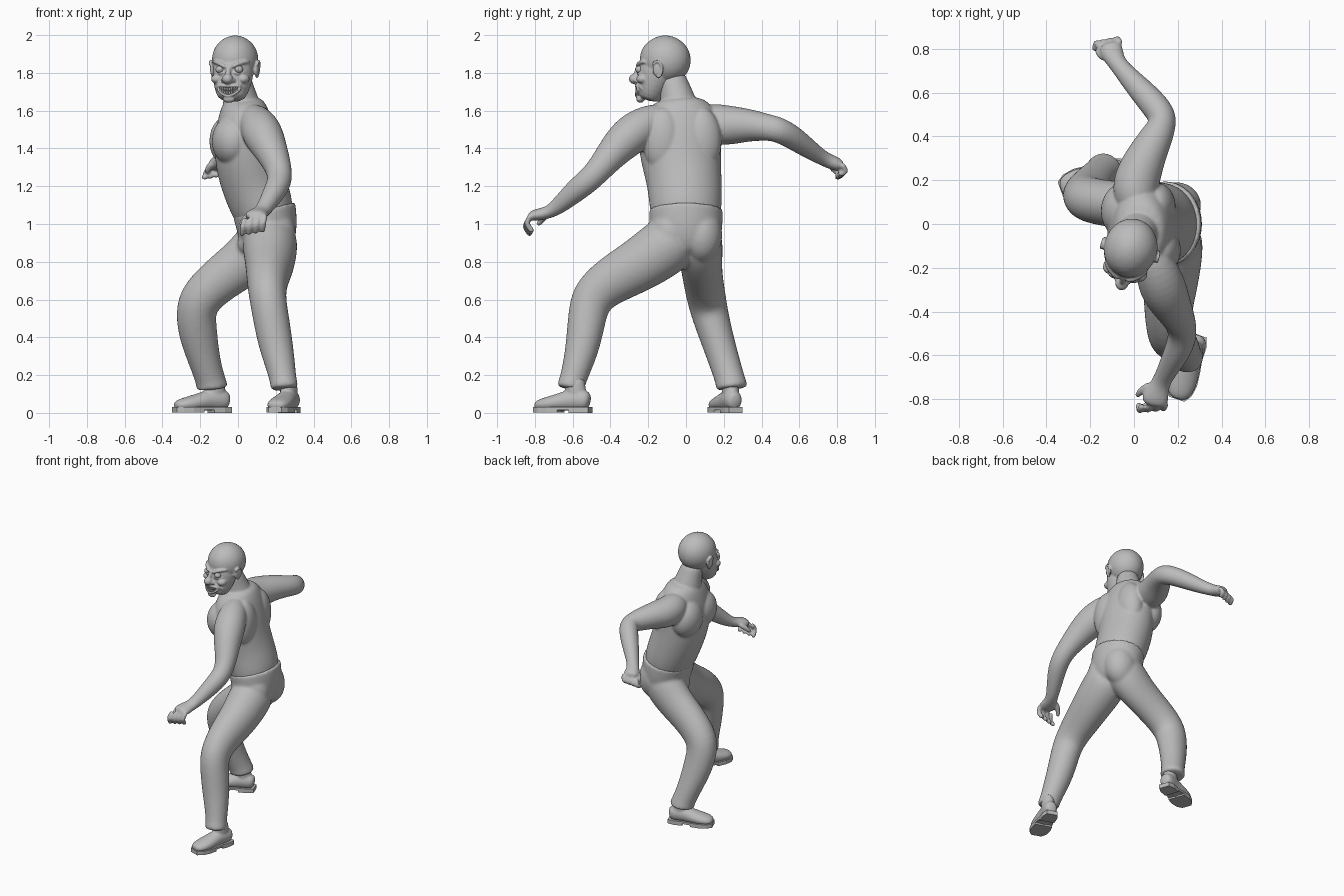
import bpy, bmesh, math
from mathutils import Vector, Matrix

default_cube = bpy.data.objects.get("Cube")
if default_cube:
    bpy.data.objects.remove(default_cube, do_unlink=True)

grey = bpy.data.materials.new("plain_grey")
grey.use_nodes = True
grey.diffuse_color = (.5, .5, .5, 1)
grey.node_tree.nodes["Principled BSDF"].inputs["Base Color"].default_value = (.5, .5, .5, 1)

X, Y, Z = Vector((1, 0, 0)), Vector((0, 1, 0)), Vector((0, 0, 1))


def loft(bm, stations, reference, sides=12):
    """Closed tube through stations of x, y, z, width and optional depth."""
    centres = [Vector(s[:3]) for s in stations]
    rings = []
    for i, station in enumerate(stations):
        before, after = centres[max(i - 1, 0)], centres[min(i + 1, len(centres) - 1)]
        tangent = (after - before).normalized()
        across = (reference - tangent * reference.dot(tangent)).normalized()
        depth = tangent.cross(across)
        ring = []
        for k in range(sides):
            angle = math.tau * k / sides
            offset = across * station[3] * math.cos(angle) + depth * station[-1] * math.sin(angle)
            ring.append(bm.verts.new(centres[i] + offset))
        rings.append(ring)
    for low, high in zip(rings, rings[1:]):
        for k in range(sides):
            j = (k + 1) % sides
            bm.faces.new((low[k], low[j], high[j], high[k]))
    bm.faces.new(rings[0])
    bm.faces.new(rings[-1])


def ball(bm, centre, radii):
    matrix = Matrix.Translation(centre) @ Matrix.Diagonal((*radii, 1))
    bmesh.ops.create_icosphere(bm, subdivisions=3, radius=1, matrix=matrix)


def prism(bm, outline, bottom, top):
    lower = [bm.verts.new((x, y, bottom)) for x, y in outline]
    upper = [bm.verts.new((x, y, top)) for x, y in outline]
    bm.faces.new(lower)
    bm.faces.new(upper)
    for i in range(len(outline)):
        j = (i + 1) % len(outline)
        bm.faces.new((lower[i], lower[j], upper[j], upper[i]))


def finish(name, bm, location=(0, 0, 0), turn=0, subdivide=0, voxel=0, relax=0, smooth=True):
    bmesh.ops.recalc_face_normals(bm, faces=bm.faces)
    mesh = bpy.data.meshes.new(name)
    bm.to_mesh(mesh)
    bm.free()
    mesh.materials.append(grey)
    for face in mesh.polygons:
        face.use_smooth = smooth
    part = bpy.data.objects.new(name, mesh)
    bpy.context.collection.objects.link(part)
    part.location, part.rotation_euler.z = location, turn
    if subdivide:
        part.modifiers.new("rounding", "SUBSURF").levels = subdivide
        part.modifiers["rounding"].render_levels = subdivide
    if voxel:
        blend = part.modifiers.new("blend", "REMESH")
        blend.mode, blend.voxel_size, blend.use_smooth_shade = "VOXEL", voxel, True
    if relax:
        part.modifiers.new("relax", "SMOOTH").iterations = relax


def fingers(bm, knuckle, across, bend, tip):
    for i in range(4):
        base = Vector(knuckle) + Vector(across) * (i - 1.5)
        path = [base - Vector(bend) * .4, base + Vector(bend) * .5, base + Vector(bend),
                base + (Vector(bend) + Vector(tip)) / 2, base + Vector(tip)]
        loft(bm, [(*p, .017) for p in path], X, 8)


# Torso: turned towards -x, leaning forward from the hips
body = bmesh.new()
loft(body, [(.15, 0, .98, .16, .13), (.14, 0, 1.06, .196, .169), (.087, -.005, 1.2, .2, .176),
            (.05, -.025, 1.33, .215, .178), (.04, -.035, 1.45, .228, .168),
            (.035, -.03, 1.55, .22, .148), (.03, -.03, 1.62, .175, .125),
            (.025, -.035, 1.67, .11, .095)], Y, 16)
loft(body, [(.03, -.03, 1.55, .12), (.015, -.04, 1.65, .1), (.003, -.06, 1.72, .083),
            (-.01, -.08, 1.8, .075)], Y)
ball(body, (-.022, -.12, 1.44), (.118, .14, .14))
ball(body, (-.045, .06, 1.44), (.108, .13, .14))
for side in (-1, 1):
    ball(body, (.118 - side * .012, side * .1 - .02, 1.44), (.085, .11, .18))

# Left arm reaches forward with an open hand
loft(body, [(.05, -.08, 1.58, .07), (.1, -.2, 1.54, .1), (.13, -.29, 1.475, .115),
            (.17, -.37, 1.4, .095), (.215, -.45, 1.3, .073), (.224, -.51, 1.235, .068),
            (.2, -.58, 1.18, .065), (.145, -.68, 1.09, .046), (.12, -.73, 1.06, .044, .034),
            (.1, -.78, 1.05, .064, .034), (.088, -.835, 1.04, .062, .026)], X)
fingers(body, (.088, -.83, 1.03), (.036, .003, .006), (-.008, -.02, -.035), (-.014, .016, -.085))
loft(body, [(.08, -.73, 1.06, .021), (.03, -.76, 1.025, .019), (.012, -.79, .99, .015)], Y, 8)

# Right arm swings backward, ending in a loose fist
loft(body, [(.03, .04, 1.56, .07), (.0, .13, 1.535, .11), (.015, .22, 1.52, .112),
            (.065, .33, 1.525, .09), (.125, .44, 1.51, .072), (.135, .49, 1.5, .07),
            (.075, .565, 1.46, .067), (-.015, .66, 1.39, .052), (-.075, .73, 1.345, .04),
            (-.1, .775, 1.325, .056, .04), (-.113, .83, 1.305, .056, .034)], X)
fingers(body, (-.113, .822, 1.3), (.031, .006, .006), (-.012, .018, -.03), (-.02, -.025, -.05))
loft(body, [(-.12, .75, 1.33, .02), (-.16, .775, 1.3, .02), (-.165, .8, 1.265, .016)], Y, 8)
finish("torso_and_arms", body, subdivide=2, voxel=.007, relax=7)

# Trousers: seat, left leg stepping forward, right leg bent to the side
trousers = bmesh.new()
loft(trousers, [(.165, 0, .82, .12, .1), (.16, 0, .9, .185, .148), (.153, 0, .98, .198, .164),
                (.142, 0, 1.06, .199, .172), (.138, 0, 1.075, .199, .173),
                (.137, 0, 1.08, .198, .172)], Y, 16)
loft(trousers, [(.17, -.02, .95, .14), (.17, -.1, .885, .155, .165), (.17, -.24, .785, .135, .148),
                (.155, -.39, .705, .115, .135), (.155, -.505, .615, .1, .12),
                (.175, -.525, .5, .1, .106), (.2, -.545, .36, .095), (.225, -.575, .25, .082),
                (.24, -.6, .17, .073), (.245, -.61, .14, .077), (.246, -.612, .125, .075)], X)
loft(trousers, [(.16, .05, .96, .13), (.13, .07, .89, .135, .155), (.03, .08, .795, .115, .138),
                (-.1, .09, .705, .11, .125), (-.217, .11, .595, .108, .12),
                (-.224, .135, .49, .1, .113), (-.2, .175, .36, .09, .1),
                (-.17, .21, .25, .085), (-.145, .235, .17, .082),
                (-.138, .242, .14, .088), (-.137, .243, .125, .086)], Y)
ball(trousers, (.07, -.02, .9), (.075, .07, .075))
for side in (-1, 1):
    ball(trousers, (.19, side * .085, .94), (.118, .108, .15))
finish("trousers", trousers, subdivide=2, voxel=.01, relax=7)


# Shoes share one shape, heel at the local origin and toe towards -y
def shoe(side, location, turn):
    upper = bmesh.new()
    shape = [(0, .025, .06, .038, .045), (0, -.02, .07, .052, .06), (0, -.08, .07, .052, .06),
             (0, -.14, .058, .062, .05), (0, -.2, .048, .068, .042), (0, -.25, .042, .06, .034),
             (0, -.285, .036, .036, .022)]
    loft(upper, shape, X)
    loft(upper, [(0, -.05, .06, .045, .06), (0, -.06, .12, .047, .06),
                 (0, -.065, .2, .045, .055)], X)
    finish(side + "_shoe", upper, location, turn, subdivide=2, voxel=.007, relax=3)
    half = [(s[3], s[1]) for s in shape]

    def outline(part):
        return part + [(-x, y) for x, y in reversed(part)]
    sole = bmesh.new()
    prism(sole, outline(half), .014, .03)
    prism(sole, outline(half[:3]), 0, .016)
    prism(sole, outline(half[3:]), .002, .016)
    finish(side + "_sole", sole, location, turn, smooth=False)


shoe("left", (.288, -.53, 0), math.radians(-19))
shoe("right", (-.068, .255, 0), math.radians(-70))

# Head: modelled facing -y, then turned a little to its right
spot, twist = (-.015, -.11, 0), math.radians(-14)
head = bmesh.new()
ball(head, (0, 0, 1.868), (.124, .138, .132))
loft(head, [(0, -.03, 1.88, .11, .11), (0, -.043, 1.8, .112, .105), (0, -.062, 1.74, .103, .09),
            (0, -.078, 1.69, .087, .072), (0, -.088, 1.65, .062, .055)], X, 16)
ball(head, (0, -.135, 1.663), (.034, .022, .022))
ball(head, (0, -.166, 1.768), (.03, .032, .028))
loft(head, [(0, -.13, 1.85, .014), (0, -.15, 1.81, .014), (0, -.165, 1.78, .02)], X, 8)
for side in (-1, 1):
    # Angry brow, lower lid, cheek, nostril and smile crease
    loft(head, [(side * .012, -.147, 1.828, .012), (side * .045, -.138, 1.847, .014),
                (side * .085, -.104, 1.862, .012), (side * .1, -.08, 1.855, .008)], Z, 8)
    loft(head, [(side * .025, -.145, 1.803, .006), (side * .055, -.137, 1.793, .008),
                (side * .088, -.1, 1.805, .006)], Z, 8)
    ball(head, (side * .072, -.105, 1.768), (.032, .035, .026))
    ball(head, (side * .024, -.15, 1.76), (.015, .016, .013))
    loft(head, [(side * .03, -.146, 1.755, .008), (side * .062, -.128, 1.74, .01),
                (side * .08, -.1, 1.705, .009)], Y, 8)
    # Ear: flat shell with a raised rim
    ball(head, (side * .12, -.015, 1.82), (.012, .024, .04))
    rim = []
    for k in range(9):
        a = math.radians(-100 + 32 * k)
        rim.append((side * (.126 + .006 * math.sin(a)), -.012 + .027 * math.cos(a),
                    1.82 + .044 * math.sin(a), .0085))
    loft(head, rim, X, 8)


def mouth_point(x, height):
    return Vector((x, -.076 - .08 * math.sqrt(1 - (x / .09) ** 2), 1.704 + height + 5 * x * x))


# Lips frame a wide grin
for lip in (-1, 1):
    arc = [mouth_point(.062 * math.sin(a), lip * .026 * math.cos(a))
           for a in [math.radians(-90 + 22.5 * k) for k in range(9)]]
    loft(head, [(*p, .009) for p in arc], Z + Y * .3, 8)
finish("head", head, spot, twist, subdivide=1, voxel=.005, relax=3)

teeth = bmesh.new()
for row in (-1, 1):
    for k in range(8):
        place = mouth_point((k - 3.5) * .0125, row * .01)
        ball(teeth, place + Y * .003, (.0058, .007, .0125))
finish("teeth", teeth, spot, twist)

for side, name in ((-1, "right_eye"), (1, "left_eye")):
    eye = bmesh.new()
    ball(eye, (side * .052, -.127, 1.818), (.023, .023, .02))
    ball(eye, (side * .05, -.146, 1.818), (.007, .006, .007))
    finish(name, eye, spot, twist)
